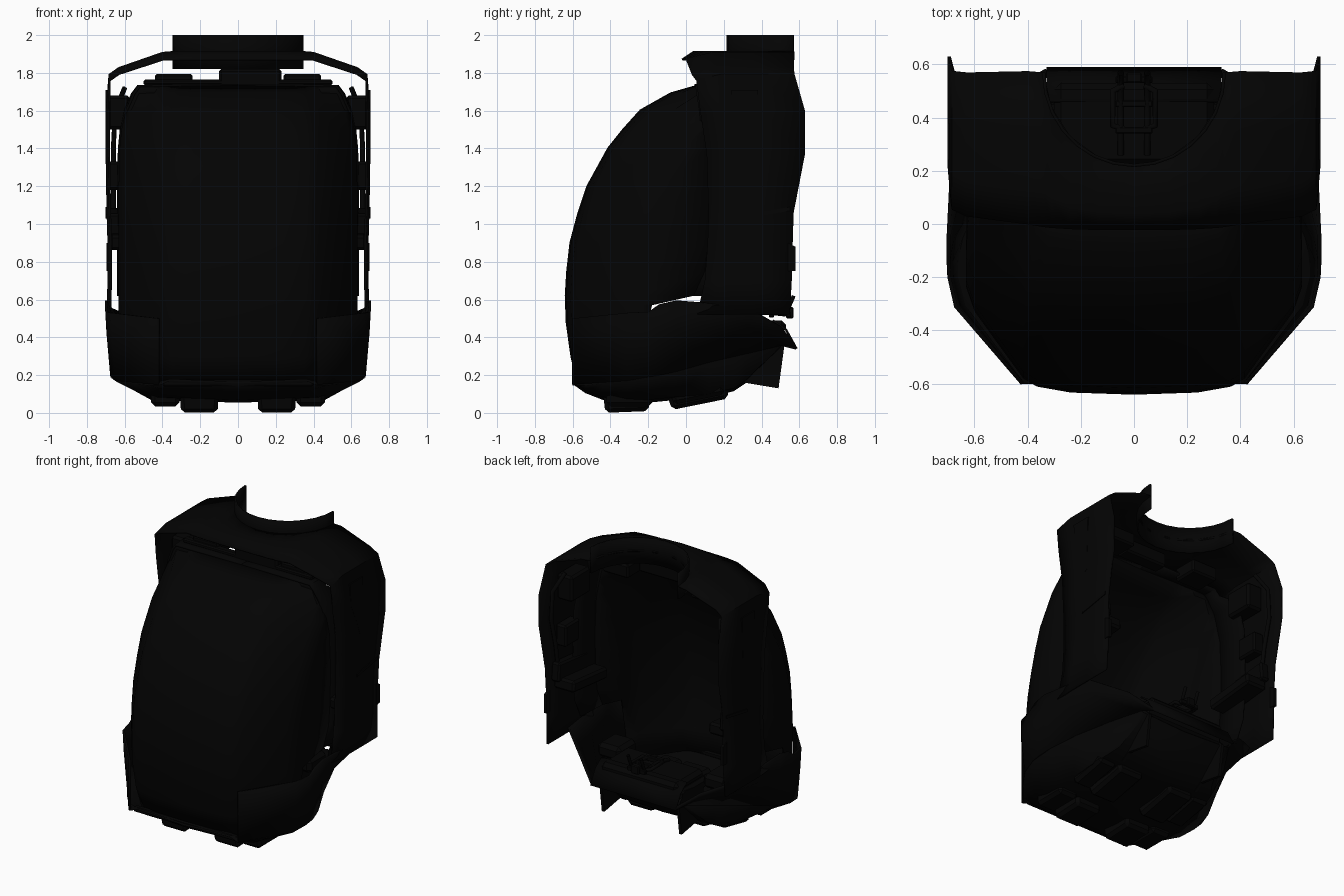
import bpy, bmesh
from math import sin, cos, pi
from mathutils import Matrix, Vector

if "Cube" in bpy.data.objects:
    bpy.data.objects.remove(bpy.data.objects["Cube"])

dark = bpy.data.materials.new("dark_plastic")
dark.diffuse_color = (0.001, 0.001, 0.001, 1)
dark.use_nodes = True
dark.node_tree.nodes["Principled BSDF"].inputs["Base Color"].default_value = dark.diffuse_color


def finish(name, bm, thick=0.0, smooth=True):
    bmesh.ops.remove_doubles(bm, verts=bm.verts, dist=0.0005)
    bmesh.ops.recalc_face_normals(bm, faces=bm.faces)
    me = bpy.data.meshes.new(name)
    bm.to_mesh(me)
    bm.free()
    ob = bpy.data.objects.new(name, me)
    bpy.context.collection.objects.link(ob)
    me.materials.append(dark)
    if thick:
        m = ob.modifiers.new("thickness", 'SOLIDIFY')
        m.thickness, m.offset = thick, 0
    if smooth:
        bpy.ops.object.select_all(action='DESELECT')
        ob.select_set(True)
        bpy.context.view_layer.objects.active = ob
        bpy.ops.object.shade_smooth_by_angle(angle=0.6)
    return ob


def sheet(name, rows, thick=0.012):
    """Skin rows of points given for x >= 0 and mirror them across x."""
    bm = bmesh.new()
    for s in (1, -1):
        vs = [[bm.verts.new((s * x, y, z)) for x, y, z in r] for r in rows]
        for a, b in zip(vs, vs[1:]):
            for i in range(len(a) - 1):
                bm.faces.new((a[i], a[i + 1], b[i + 1], b[i]))
    return finish(name, bm, thick)


def box(name, x, y, z, rot=0.0, bevel=0.012, mirror=False, taper=1.0):
    """Bevelled box from ranges; rot tilts about x, taper narrows the bottom."""
    bm = bmesh.new()
    for s in ((1, -1) if mirror else (1,)):
        c = Vector((s * sum(x) / 2, sum(y) / 2, sum(z) / 2))
        g = bmesh.ops.create_cube(bm, size=1)["verts"]
        for v in g:
            k = taper if v.co.z < 0 else 1
            v.co = Vector((v.co.x * (x[1] - x[0]) * k, v.co.y * (y[1] - y[0]) * k,
                           v.co.z * (z[1] - z[0])))
            v.co = Matrix.Rotation(rot, 3, 'X') @ v.co + c
    if bevel:
        bmesh.ops.bevel(bm, geom=bm.edges[:], offset=bevel, segments=1, affect='EDGES')
    return finish(name, bm, smooth=False)


def plate(name, x, thick, pts):
    """Mirrored flat plate with a y-z outline, standing at +-x."""
    bm = bmesh.new()
    for s in (1, -1):
        bm.faces.new([bm.verts.new((s * x, y, z)) for y, z in pts])
    return finish(name, bm, thick, smooth=False)


def tube(name, pts, r=0.012):
    cu = bpy.data.curves.new(name, 'CURVE')
    cu.dimensions, cu.bevel_depth, cu.bevel_resolution = '3D', r, 1
    sp = cu.splines.new('POLY')
    sp.points.add(len(pts) - 1)
    for p, q in zip(sp.points, pts):
        p.co = (*q, 1)
    cu.materials.append(dark)
    ob = bpy.data.objects.new(name, cu)
    bpy.context.collection.objects.link(ob)
    return ob


# Front shell with chamfered corners: (height, front y, half width, rim y)
levels = [(.15, -.57, .58, -.22), (.3, -.605, .61, -.21), (.48, -.63, .625, -.2),
          (.57, -.633, .625, -.18), (.62, -.635, .625, .04), (.75, -.627, .625, .1),
          (.9, -.61, .625, .115), (1.05, -.57, .625, .12), (1.2, -.52, .625, .12),
          (1.4, -.41, .62, .115), (1.5, -.33, .61, .1), (1.6, -.24, .59, .09),
          (1.69, -.08, .55, .075), (1.73, .06, .52, .07)]
section = [(0, 0), (.38, .008), (.58, .03), (.66, .06), (.8, .18), (.95, .31), (1, .4), (1, 9)]
sheet("front_shell", [[(w * u, min(yf + o, yr), z) for u, o in section]
                      for z, yf, w, yr in levels], 0.014)
# Inner liner carrying the shell rim back under the hood
liner = [(w, z, yr) for z, yf, w, yr in levels[4:]] + [(.3, 1.735, .065), (0, 1.735, .065)]
sheet("inner_liner", [[(x + .01 * t, yr - .02 + (.24 if z < 1.65 else .12) * t, z) for x, z, yr in liner]
                      for t in (0, .5, 1)])

# Shoulder hood and side walls: (x, z, front y, rear y, lip drop)
arch = [(0, 1.91, -.02, .22, .04), (.13, 1.91, -.02, .25, .04), (.24, 1.91, -.017, .33, .04),
        (.31, 1.91, -.013, .44, .04), (.34, 1.91, -.01, .57, .04), (.4, 1.905, 0, .575, .035),
        (.63, 1.825, .03, .57, .03), (.68, 1.79, .055, .575, .03), (.695, 1.6, .075, .63, 0),
        (.695, 1.37, .11, .63, 0), (.69, 1.06, .12, .57, 0), (.685, .9, .115, .565, 0),
        (.685, .7, .1, .56, 0), (.69, .52, .06, .55, 0)]
sheet("shoulder_hood_and_walls",
      [[(x - (.012 if t == 0 and z < 1.7 else 0), yf + (yr - yf) * t, z - (d if t == 0 else 0))
        for x, z, yf, yr, d in arch] for t in (0, .25, .6, 1)])

# Curved neck collar
ring = [(.34 * sin(a), .57 - .35 * cos(a)) for a in [pi / 2 * i / 7 for i in range(8)]]
sheet("neck_collar", [[(x, y, z) for x, y in ring] for z in (1.82, 1.91, 2.0)])

# Lower skirt, undercut to the rear: (top x, bottom x, y, top, bottom)
skirt = [(.42, .42, -.6, .5, .15), (.67, .64, -.31, .53, .17), (.695, .668, -.2, .535, .19),
         (.698, .67, -.14, .575, .2), (.698, .65, -.05, .595, .22), (.69, .575, .12, .58, .27),
         (.68, .465, .33, .555, .32), (.46, .36, .5, .46, .36), (.33, .32, .58, .36, .34)]
sheet("lower_skirt", [[(a + (b - a) * g, y, t + (c - t) * f) for a, b, y, t, c in skirt]
                      for f, g in ((0, 0), (.4, .3), (1, 1))], 0.014)

# Underside tub: (y, outer x, outer z, mid x, floor z)
tub = [(-.6, .42, .15, .36, .16), (-.53, .47, .15, .38, .11), (-.44, .55, .16, .42, .075),
       (-.31, .64, .17, .45, .06), (-.2, .668, .19, .46, .06), (-.05, .65, .22, .46, .075),
       (.12, .575, .27, .45, .09), (.25, .505, .3, .42, .12), (.31, .475, .315, .38, .16),
       (.5, .36, .36, .32, .34)]
sheet("underside_tub", [[(0, y, zf), (mx, y, zf + .015), (ox, y, oz)]
                        for y, ox, oz, mx, zf in tub])
plate("rear_fins", .3, .02, [(.25, .12), (.31, .16), (.49, .13), (.52, .35), (.45, .42), (.25, .4)])
# Drooping lip across the rear of the seat
sheet("rear_lip", [[(0, y, z), (.33, y, z)] for y, z in ((.46, .49), (.53, .44), (.585, .34))])

# Underside pads
box("front_inner_pads", (.1, .31), (-.44, -.19), (.005, .14), .04, .02, True, .92)
box("rear_inner_pads", (.1, .31), (-.1, .23), (.045, .15), .2, .02, True, .92)
box("front_outer_pads", (.31, .46), (-.42, -.18), (.035, .15), 0, .02, True)
box("rear_outer_pads", (.31, .45), (-.08, .2), (.07, .18), .2, .02, True)
box("front_bottom_trim", (-.4, .4), (-.59, -.55), (.14, .175), 0, .008)

# Seat base, pad and latch frame at the rear opening
box("seat_base", (-.31, .31), (.2, .5), (.35, .43), 0, .02)
box("seat_pad", (-.3, .3), (.22, .53), (.42, .49), 0, .025)
box("seat_side_pads", (.32, .5), (.08, .28), (.38, .48), 0, .025, True)
for s in (1, -1):
    tube("latch_rail", [(s * .05, .26, .5), (s * .05, .4, .53), (s * .05, .53, .52), (s * .05, .57, .62)])
    tube("latch_side", [(s * .04, .36, .52), (s * .08, .37, .53), (s * .08, .5, .53), (s * .04, .52, .52)])
for y in (.34, .44, .53):
    box("latch_bar", (-.07, .07), (y, y + .025), (.505, .535), 0, .004)
box("latch_block", (-.03, .03), (.53, .57), (.5, .56), 0, .006)

# Equipment on the inside of the side walls
box("arm_rest", (.52, .68), (.12, .5), (.88, .96), .1, .015, True)
box("arm_rest_back", (.62, .685), (.2, .52), (.94, 1.07), .1, .012, True)
box("wall_module", (.61, .69), (.3, .46), (1.18, 1.33), 0, .012, True)
box("upper_wall_module", (.57, .69), (.24, .45), (1.5, 1.68), 0, .015, True)
for s in (1, -1):
    tube("wall_hose", [(s * .6, .48, 1.72), (s * .65, .55, 1.6), (s * .66, .55, 1.4),
                       (s * .66, .5, 1.2), (s * .66, .48, 1.07)], .014)

# Overhead equipment under the hood
box("overhead_bar", (-.5, .5), (.1, .15), (1.735, 1.765), 0, .008)
box("overhead_unit", (-.1, .23), (.1, .2), (1.72, 1.82), 0, .012)
box("overhead_side_units", (.24, .44), (.12, .3), (1.7, 1.795), 0, .012, True)

# Outer wall trim panels and small side ridges
plate("outer_wall_panel", .698, .008, [(.24, 1.71), (.38, 1.71), (.37, 1.33), (.35, 1.32), (.3, 1.45), (.25, 1.55)])
plate("outer_wall_ridge", .695, .012, [(.32, 1.05), (.55, 1.09), (.55, 1.07), (.32, 1.03)])
plate("rear_wall_tab", .685, .02, [(.54, .9), (.58, .88), (.58, .75), (.54, .75)])
